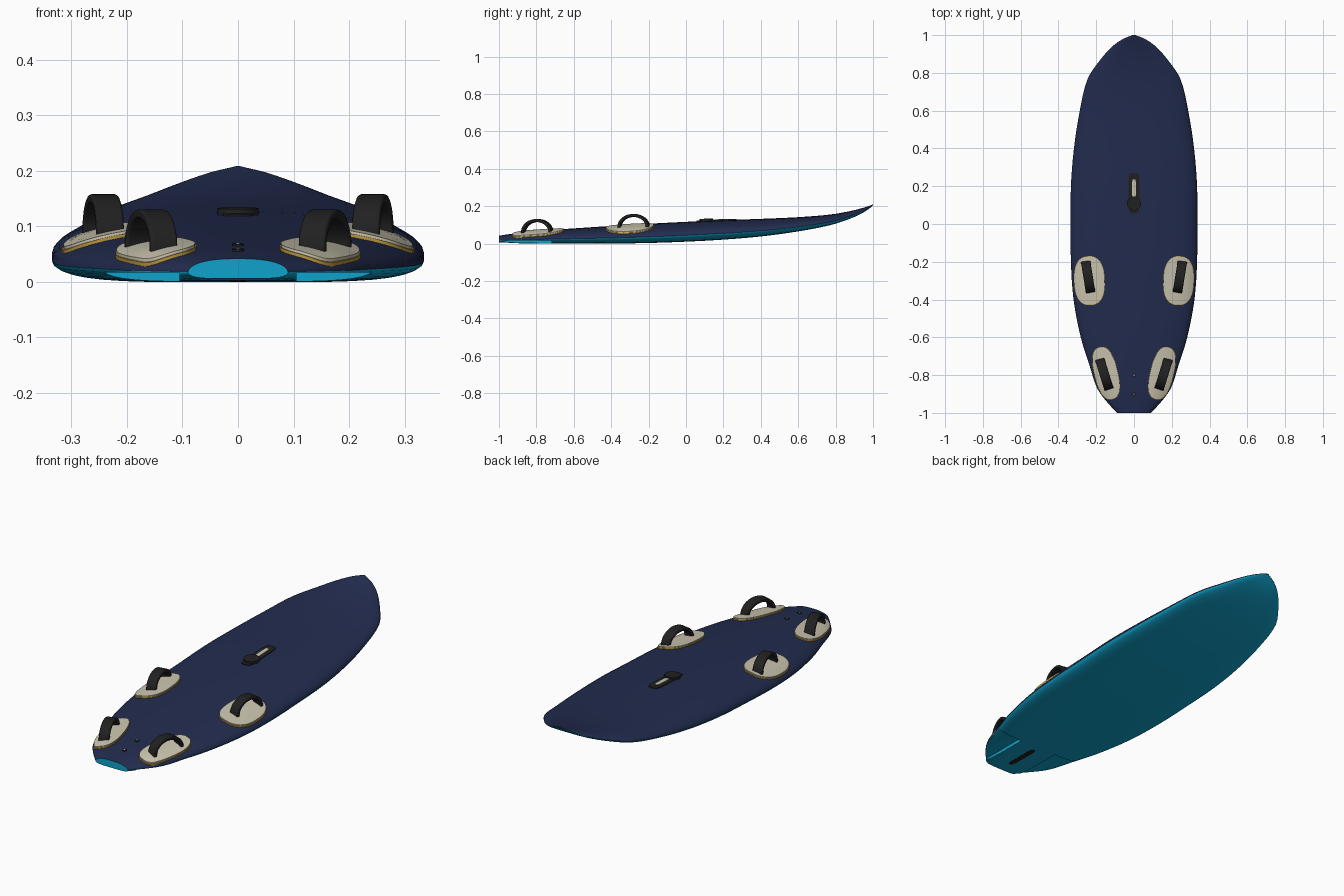
import bpy, bmesh, math

if "Cube" in bpy.data.objects:
    bpy.data.objects.remove(bpy.data.objects["Cube"])

def material(name, rgb):
    m = bpy.data.materials.new(name)
    m.diffuse_color = (*rgb, 1)
    m.use_nodes = True
    m.node_tree.nodes["Principled BSDF"].inputs["Base Color"].default_value = m.diffuse_color
    return m

NAVY = material("navy", (0.016, 0.025, 0.078))
TEAL = material("teal", (0.005, 0.36, 0.6))
BEIGE = material("beige", (0.60, 0.56, 0.43))
OCHRE = material("ochre", (0.46, 0.29, 0.05))
BLACK = material("black", (0.015, 0.015, 0.016))

# Stations along the board: y, half width, bottom height, deck height
STATIONS = [(-1.0, .09, .006, .042), (-.94, .145, .004, .051), (-.87, .195, .002, .06),
            (-.75, .235, .001, .07), (-.6, .282, 0, .081), (-.4, .32, 0, .094),
            (-.2, .334, .003, .106), (0, .335, .01, .116), (.2, .334, .021, .125),
            (.4, .318, .038, .132), (.6, .287, .065, .141), (.77, .245, .098, .155),
            (.87, .178, .130, .172), (.94, .115, .161, .189), (.98, .058, .187, .202),
            (1.0, .008, .204, .209)]

def station(y):
    """Smoothly interpolated half width, bottom and deck height at y."""
    S = STATIONS
    y = max(-1, min(1, y))
    i = 0
    while i < len(S) - 2 and y > S[i + 1][0]:
        i += 1
    a, b = S[i], S[i + 1]
    p, n = S[max(i - 1, 0)], S[min(i + 2, len(S) - 1)]
    h = b[0] - a[0]
    t = (y - a[0]) / h
    out = []
    for k in (1, 2, 3):
        ma = (b[k] - p[k]) / (b[0] - p[0]) * h
        mb = (n[k] - a[k]) / (n[0] - a[0]) * h
        out.append((2*t**3 - 3*t*t + 1)*a[k] + (t**3 - 2*t*t + t)*ma
                   + (3*t*t - 2*t**3)*b[k] + (t**3 - t*t)*mb)
    return out

def rail_z(zb, zt):
    return zb + 0.32 * (zt - zb)

def deck_z(x, y):
    hw, zb, zt = station(y)
    u = min(abs(x) / hw, 0.995)
    zr = rail_z(zb, zt)
    return zr + (zt - zr) * (1 - u ** 2.5) ** 0.5

def finish(name, bm, mats, angle=35, mirror=False, bevel=0):
    bmesh.ops.recalc_face_normals(bm, faces=bm.faces)
    me = bpy.data.meshes.new(name)
    bm.to_mesh(me)
    bm.free()
    ob = bpy.data.objects.new(name, me)
    bpy.context.collection.objects.link(ob)
    for m in mats:
        me.materials.append(m)
    bpy.ops.object.select_all(action='DESELECT')
    ob.select_set(True)
    bpy.context.view_layer.objects.active = ob
    bpy.ops.object.shade_smooth_by_angle(angle=math.radians(angle))
    if bevel:
        b = ob.modifiers.new("bevel", 'BEVEL')
        b.width, b.segments = bevel, 2
    if mirror:
        ob.modifiers.new("mirror", 'MIRROR')
    return ob

# Board: lofted rings, navy deck half and teal bottom half
def build_board():
    bm = bmesh.new()
    half = 22
    ys = []
    for a, b in zip(STATIONS, STATIONS[1:]):
        n = 4 if b[0] - a[0] > .1 else 3
        ys += [a[0] + (b[0] - a[0]) * k / n for k in range(n)]
    ys.append(1.0)
    rings = []
    for y in ys:
        hw, zb, zt = station(y)
        zr = rail_z(zb, zt)
        ring = []
        for k in range(2 * half):
            t = math.pi * k / half
            u = math.cos(t)
            if k in (0, half):
                z = zr
            elif k < half:
                z = zr + (zt - zr) * (1 - abs(u) ** 2.5) ** .5
            else:
                z = zr - (zr - zb) * (1 - abs(u) ** 5) ** .5
            ring.append(bm.verts.new((hw * u, y, z)))
        rings.append(ring)
    for r, q in zip(rings, rings[1:]):
        for k in range(2 * half):
            j = (k + 1) % (2 * half)
            bm.faces.new((r[k], r[j], q[j], q[k])).material_index = int(k >= half)
    bm.faces.new(rings[0]).material_index = 1
    bm.faces.new(rings[-1])
    board = finish("board", bm, [NAVY, TEAL])

    # Stepped cutouts under both sides of the tail
    bm = bmesh.new()
    for s in (-1, 1):
        vs = bmesh.ops.create_cube(bm, size=1)['verts']
        for v in vs:
            v.co = (s * .26 + v.co.x * .31, -.91 + v.co.y * .38, -.04 + v.co.z * .115)
    for f in bm.faces:
        f.material_index = 1
    cutter = finish("tail_cutter", bm, [NAVY, TEAL])
    cutter.hide_render = True
    mod = board.modifiers.new("cutouts", 'BOOLEAN')
    mod.operation, mod.solver, mod.object = 'DIFFERENCE', 'EXACT', cutter
    bpy.context.view_layer.objects.active = board
    bpy.ops.object.modifier_apply(modifier=mod.name)
    bpy.data.objects.remove(cutter)
    bpy.ops.object.select_all(action='DESELECT')
    board.select_set(True)
    bpy.ops.object.shade_smooth_by_angle(angle=math.radians(35))

build_board()

# Plate that follows the deck: superellipse outline, domed with the board
def deck_plate(name, mat, cx, cy, hw, hl, tilt, low, high, power=2.5, mirror=False, surface=deck_z):
    bm = bmesh.new()
    n = 40
    c, s = math.cos(tilt), math.sin(tilt)
    def ring(f, off):
        vs = []
        for k in range(n):
            t = 2 * math.pi * k / n
            a, b = math.cos(t), math.sin(t)
            lx = f * hw * math.copysign(abs(a) ** (2 / power), a)
            ly = f * hl * math.copysign(abs(b) ** (2 / power), b)
            x, y = cx + lx * c + ly * s, cy - lx * s + ly * c
            vs.append(bm.verts.new((x, y, surface(x, y) + off)))
        return vs
    rings = [ring(1, low)] + [ring(f, high) for f in (1, .75, .5, .25)]
    for r, q in zip(rings, rings[1:]):
        for k in range(n):
            j = (k + 1) % n
            bm.faces.new((r[k], r[j], q[j], q[k]))
    bm.faces.new(rings[-1])
    return finish(name, bm, [mat], mirror=mirror)

# Arched foot strap swept along a half ellipse
def strap(name, cx, cy, tilt, reach, height, width=.05, thick=.016):
    bm = bmesh.new()
    c, s = math.cos(tilt), math.sin(tilt)
    z0 = deck_z(cx, cy)
    n = 20
    rings = []
    for k in range(n + 1):
        t = math.pi * k / n
        ring = []
        for side, d in ((-1, 0), (1, 0), (1, thick), (-1, thick)):
            ly = (reach - d) * math.cos(t)
            lx = side * width / 2
            z = z0 + (height - d) * math.sin(t) ** .9 if 0 < k < n else z0 - .004
            ring.append(bm.verts.new((cx + lx * c + ly * s, cy - lx * s + ly * c, z)))
        rings.append(ring)
    for r, q in zip(rings, rings[1:]):
        for k in range(4):
            j = (k + 1) % 4
            bm.faces.new((r[k], r[j], q[j], q[k]))
    bm.faces.new(rings[0])
    bm.faces.new(rings[-1])
    finish(name, bm, [BLACK], mirror=True, bevel=.004)

# Foot pads with straps: pad centre, half sizes, tilt, then strap centre and tilt
for name, px, py, hw, hl, tilt, sx, sy, stilt in (
        ("front", .236, -.30, .081, .13, .04, .243, -.28, .16),
        ("rear", .148, -.79, .062, .142, .24, .157, -.795, .30)):
    deck_plate(name + "_pad_base", OCHRE, px, py, hw, hl, tilt, -.006, .006, mirror=True)
    deck_plate(name + "_pad_top", BEIGE, px, py, hw * .97, hl * .98, tilt, .004, .011, mirror=True)
    strap(name + "_strap", sx, sy, stilt, .085, .075)

# Mast track with slot and round foot
deck_plate("mast_track", BLACK, 0, .163, .029, .108, 0, -.004, .004, power=5)
deck_plate("mast_slot", BEIGE, 0, .188, .010, .048, 0, .002, .006, power=5)
deck_plate("mast_foot", BLACK, 0, .108, .037, .037, 0, -.004, .012, power=2)

# Fin screws in the tail
for i, y in enumerate((-.8, -.9)):
    deck_plate(f"screw_ring_{i + 1}", BLACK, 0, y, .011, .011, 0, -.004, .003, power=2)
    deck_plate(f"screw_head_{i + 1}", BEIGE, 0, y, .004, .004, 0, 0, .004, power=2)

# Fin slot under the tail
deck_plate("fin_slot", BLACK, 0, -.84, .014, .09, 0, .003, -.001, power=6,
           surface=lambda x, y: station(y)[1])
